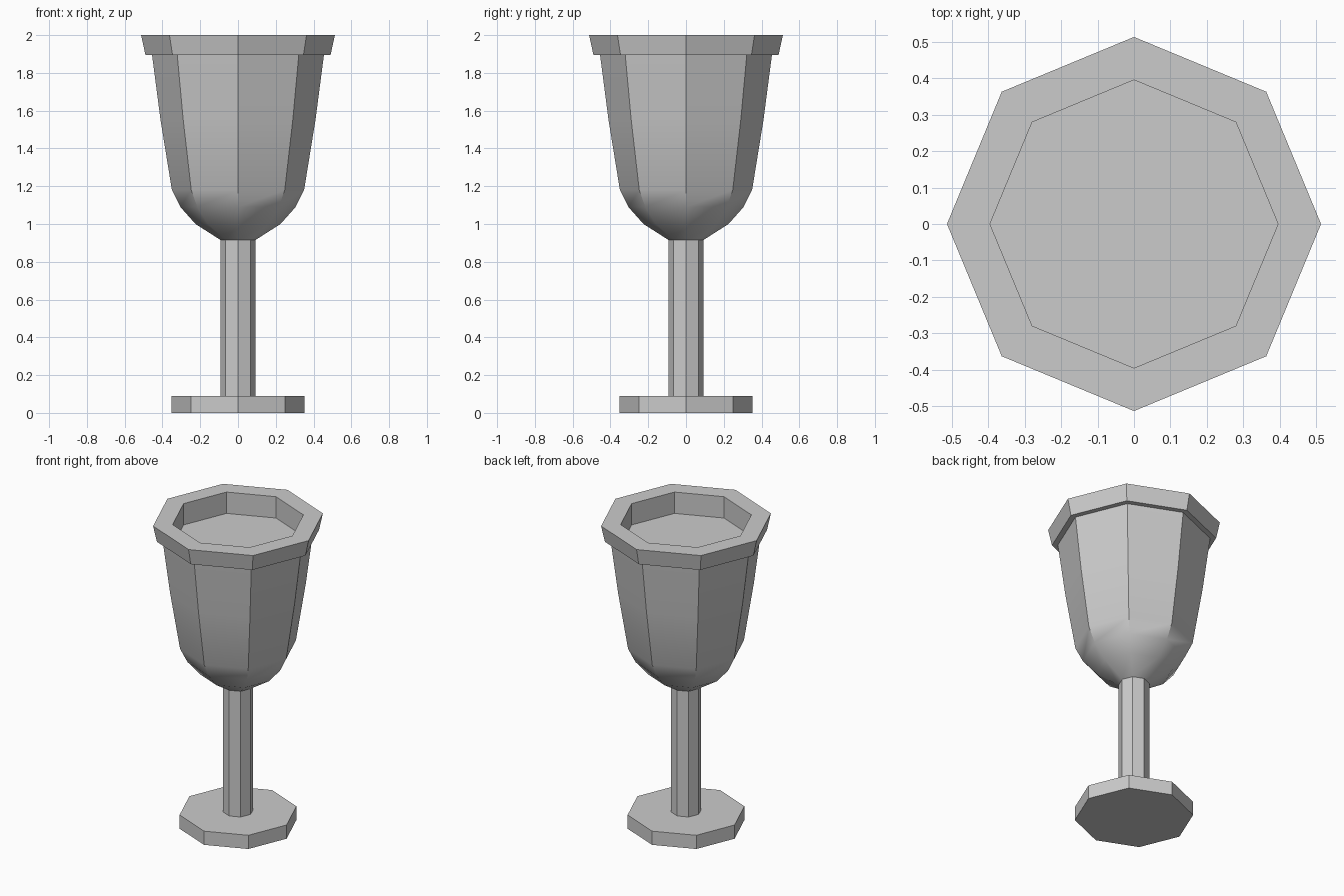
import bpy
import bmesh
from math import cos, sin, tau, radians

SIDES = 8

cube = bpy.data.objects.get("Cube")
if cube:
    bpy.data.objects.remove(cube, do_unlink=True)

grey = bpy.data.materials.new("plain grey")
grey.use_nodes = True
colour = (0.6, 0.6, 0.6, 1)
grey.diffuse_color = colour
grey.node_tree.nodes["Principled BSDF"].inputs["Base Color"].default_value = colour


def lathe(name, profile, cap_start=False, cap_end=False, smooth=None):
    """Spin (radius, height) points into an eight-sided part."""
    bm = bmesh.new()
    rings = [[bm.verts.new((r * cos(tau * i / SIDES), r * sin(tau * i / SIDES), z))
              for i in range(SIDES)] for r, z in profile]
    for low, high in zip(rings, rings[1:]):
        for i in range(SIDES):
            j = (i + 1) % SIDES
            bm.faces.new((low[i], low[j], high[j], high[i]))
    if cap_start:
        bm.faces.new(rings[0][::-1])
    if cap_end:
        bm.faces.new(rings[-1])
    mesh = bpy.data.meshes.new(name)
    bm.to_mesh(mesh)
    bm.free()
    mesh.materials.append(grey)
    obj = bpy.data.objects.new(name, mesh)
    bpy.context.collection.objects.link(obj)
    if smooth:
        bpy.ops.object.select_all(action='DESELECT')
        obj.select_set(True)
        bpy.context.view_layer.objects.active = obj
        bpy.ops.object.shade_smooth_by_angle(angle=radians(smooth))
    return obj


# Foot disc and stem
lathe("foot", [(0.353, 0), (0.353, 0.09)], True, True)
lathe("stem", [(0.092, 0.09), (0.092, 0.915)])

# Rounded bowl, softened only towards the stem
lathe("bowl", [(0.092, 0.915), (0.225, 1.0), (0.305, 1.09), (0.35, 1.18),
               (0.41, 1.55), (0.455, 1.895)], smooth=35)

# Flared rim: underside, outer band, lip, inner wall and closing floor
lathe("rim", [(0.455, 1.895), (0.49, 1.895), (0.513, 2.0),
              (0.395, 2.0), (0.395, 1.86)], cap_end=True)
